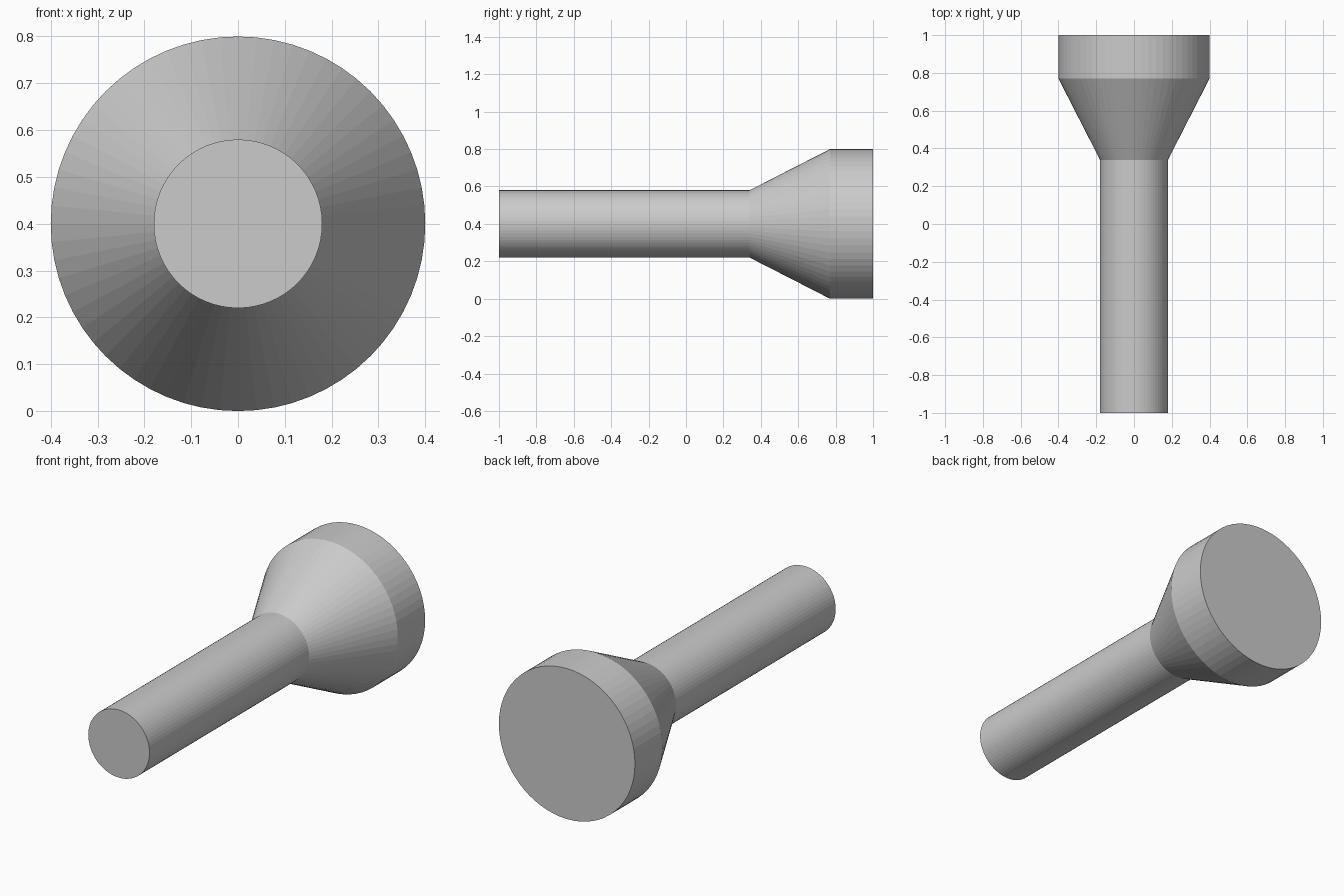
import bpy, bmesh, math

if "Cube" in bpy.data.objects:
    bpy.data.objects.remove(bpy.data.objects["Cube"])

SIDES = 64
AXIS_Z = 0.4

# Half profile along the length: (y, radius)
PROFILE = [(-1.0, 0.18), (0.34, 0.18), (0.77, 0.4), (1.0, 0.4)]


def turned_part(name, profile):
    """Closed solid of revolution around a horizontal y axis."""
    bm = bmesh.new()
    rings = []
    for y, r in profile:
        rings.append([
            bm.verts.new((r * math.cos(2 * math.pi * i / SIDES), y,
                          AXIS_Z + r * math.sin(2 * math.pi * i / SIDES)))
            for i in range(SIDES)])
    for a, b in zip(rings, rings[1:]):
        for i in range(SIDES):
            j = (i + 1) % SIDES
            bm.faces.new((a[i], a[j], b[j], b[i]))
    # Flat end caps
    bm.faces.new(rings[0])
    bm.faces.new(rings[-1])
    bmesh.ops.recalc_face_normals(bm, faces=bm.faces)
    mesh = bpy.data.meshes.new(name)
    bm.to_mesh(mesh)
    bm.free()
    obj = bpy.data.objects.new(name, mesh)
    bpy.context.collection.objects.link(obj)
    return obj


# Shaft, flared cone and rim in one turned body
turned_part("flared_pin", PROFILE)
